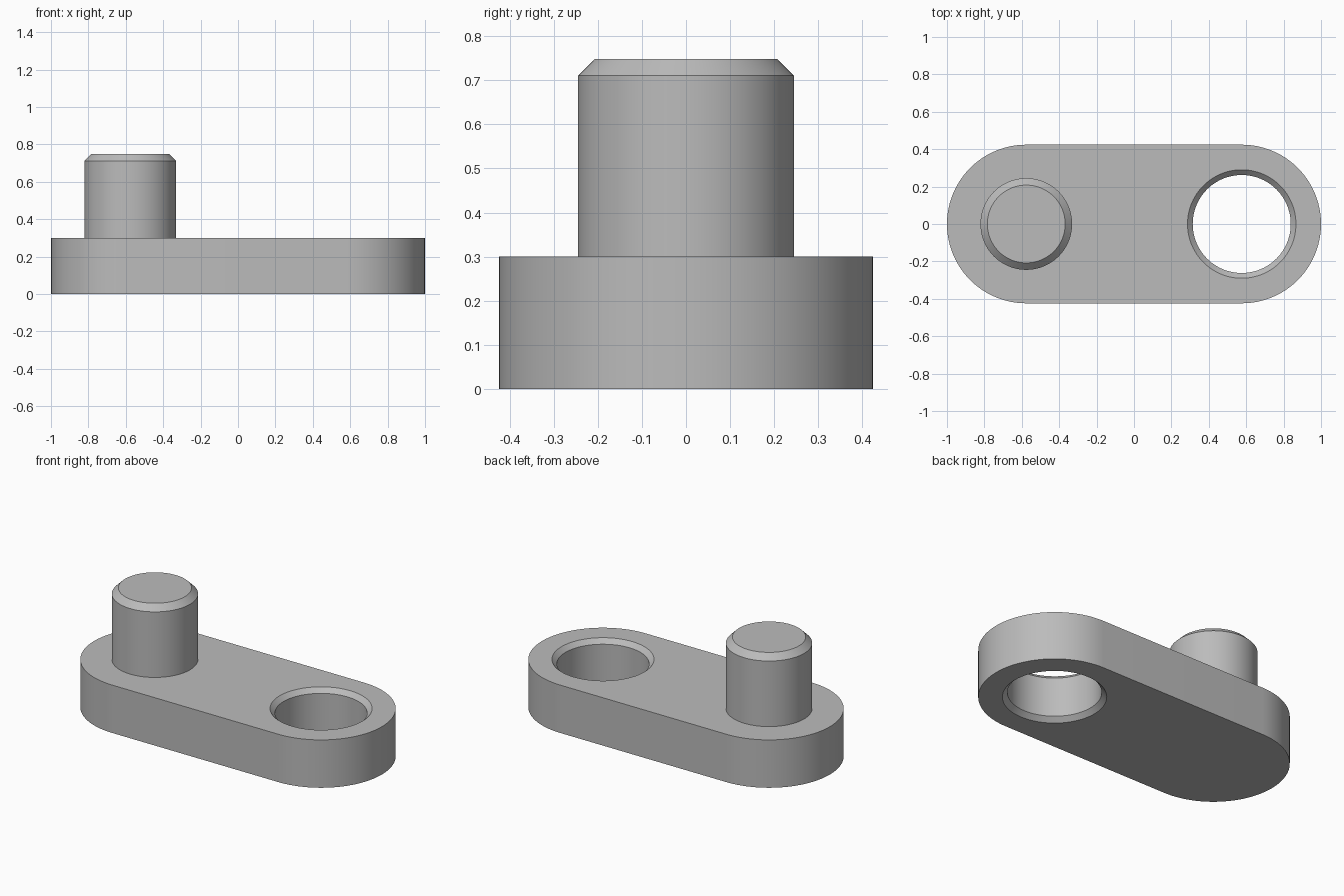
import bpy
import bmesh
from math import pi, cos, sin, radians

cube = bpy.data.objects.get("Cube")
if cube:
    bpy.data.objects.remove(cube, do_unlink=True)

SEG = 96
AXIS = 0.576          # distance of peg and hole axes from the centre
PLATE_R, PLATE_H = 0.424, 0.30
PEG_R, PEG_TOP, PEG_CHAMFER = 0.245, 0.748, 0.037
HOLE_R, HOLE_CHAMFER = 0.262, 0.028

grey = bpy.data.materials.new("plain grey")
grey.use_nodes = True
colour = (0.5, 0.5, 0.5, 1)
grey.diffuse_color = colour
grey.node_tree.nodes["Principled BSDF"].inputs["Base Color"].default_value = colour


def circle(radius, cx, z):
    return [(cx + radius * cos(2 * pi * i / SEG), radius * sin(2 * pi * i / SEG), z)
            for i in range(SEG)]


def stadium(z):
    half = SEG // 2
    points = []
    for cx, start in ((AXIS, -pi / 2), (-AXIS, pi / 2)):
        for i in range(half + 1):
            a = start + pi * i / half
            points.append((cx + PLATE_R * cos(a), PLATE_R * sin(a), z))
    return points


def loft(name, rings):
    """Closed solid skinned through rings of equal length, bottom to top."""
    bm = bmesh.new()
    loops = [[bm.verts.new(p) for p in ring] for ring in rings]
    for low, high in zip(loops, loops[1:]):
        for i in range(len(low)):
            j = (i + 1) % len(low)
            bm.faces.new((low[i], low[j], high[j], high[i]))
    bm.faces.new(loops[0][::-1])
    bm.faces.new(loops[-1])
    mesh = bpy.data.meshes.new(name)
    bm.to_mesh(mesh)
    bm.free()
    mesh.materials.append(grey)
    obj = bpy.data.objects.new(name, mesh)
    bpy.context.collection.objects.link(obj)
    return obj


def activate(obj):
    bpy.ops.object.select_all(action="DESELECT")
    obj.select_set(True)
    bpy.context.view_layer.objects.active = obj


# Link plate with rounded ends
plate = loft("link_plate", [stadium(0), stadium(PLATE_H)])

# Through hole, chamfered at both rims; the cutter overshoots along the chamfer slope
over = 0.02
wide = HOLE_R + HOLE_CHAMFER + over
cutter = loft("hole_cutter", [circle(r, AXIS, z) for r, z in (
    (wide, -over), (HOLE_R, HOLE_CHAMFER),
    (HOLE_R, PLATE_H - HOLE_CHAMFER), (wide, PLATE_H + over))])
cutter.hide_render = True

activate(plate)
cut = plate.modifiers.new("hole", "BOOLEAN")
cut.operation = "DIFFERENCE"
cut.solver = "EXACT"
cut.object = cutter
bpy.ops.object.modifier_apply(modifier=cut.name)
bpy.data.objects.remove(cutter, do_unlink=True)

# Upright peg with chamfered top, seated on the plate
peg = loft("peg", [circle(r, -AXIS, z) for r, z in (
    (PEG_R, PLATE_H), (PEG_R, PEG_TOP - PEG_CHAMFER),
    (PEG_R - PEG_CHAMFER, PEG_TOP))])

for part in (plate, peg):
    activate(part)
    bpy.ops.object.shade_smooth_by_angle(angle=radians(30))
